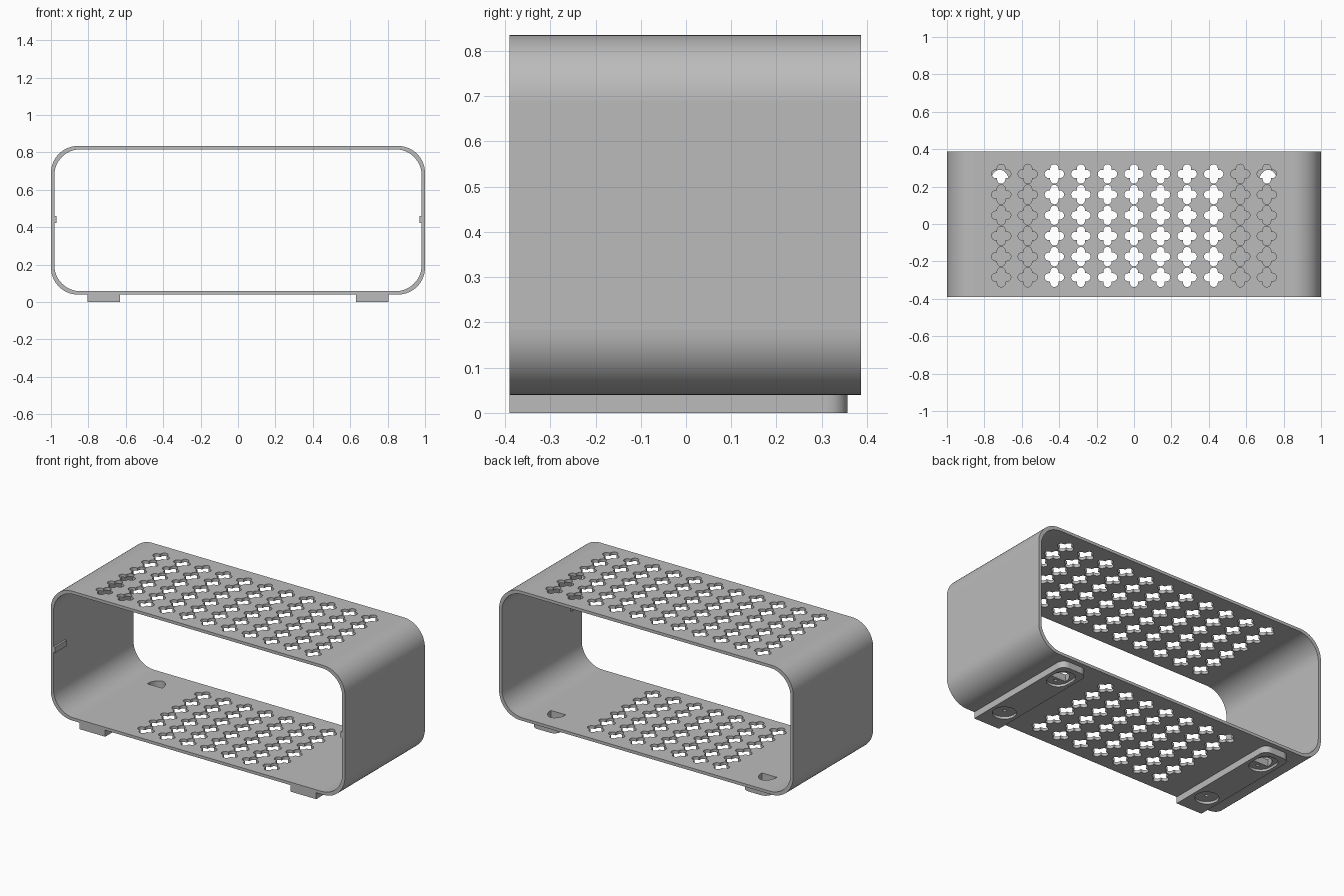
import bpy, bmesh
from math import cos, sin, pi, radians
from mathutils import Matrix, Vector

old = bpy.data.objects.get("Cube")
if old:
    bpy.data.objects.remove(old, do_unlink=True)

grey = bpy.data.materials.new("satin_grey")
grey.use_nodes = True
colour = (0.5, 0.5, 0.5, 1)
grey.diffuse_color = colour
grey.node_tree.nodes["Principled BSDF"].inputs["Base Color"].default_value = colour

FRONT, BACK = -0.39, 0.387
BOTTOM, TOP, WALL = 0.04, 0.835, 0.018
FOOT_X = 0.7175


def make_object(name, bm):
    bmesh.ops.recalc_face_normals(bm, faces=bm.faces)
    mesh = bpy.data.meshes.new(name)
    bm.to_mesh(mesh)
    bm.free()
    mesh.materials.append(grey)
    obj = bpy.data.objects.new(name, mesh)
    bpy.context.collection.objects.link(obj)
    return obj


def arc(cx, cy, r, start, end, steps):
    angles = [radians(start + (end - start) * i / steps) for i in range(steps + 1)]
    return [(cx + r * cos(a), cy + r * sin(a)) for a in angles]


def prism(bm, outline, z0, z1, offset=(0, 0)):
    ox, oy = offset
    low = [bm.verts.new((x + ox, y + oy, z0)) for x, y in outline]
    high = [bm.verts.new((x + ox, y + oy, z1)) for x, y in outline]
    bm.faces.new(low[::-1])
    bm.faces.new(high)
    n = len(low)
    for i in range(n):
        j = (i + 1) % n
        bm.faces.new((low[i], low[j], high[j], high[i]))


def rounded_rect(x, z0, z1, r):
    w, a, b = x - r, z0 + r, z1 - r
    return (arc(w, b, r, 0, 90, 14) + arc(-w, b, r, 90, 180, 14)
            + arc(-w, a, r, 180, 270, 14) + arc(w, a, r, 270, 360, 14))


def cut(obj, bm):
    # Subtract a cutter, bake the result and drop the cutter
    cutter = make_object(obj.name + "_cutter", bm)
    cutter.hide_render = True
    mod = obj.modifiers.new("cut", 'BOOLEAN')
    mod.operation, mod.solver, mod.object = 'DIFFERENCE', 'EXACT', cutter
    graph = bpy.context.evaluated_depsgraph_get()
    mesh = bpy.data.meshes.new_from_object(obj.evaluated_get(graph))
    obj.modifiers.clear()
    obj.data = mesh
    bpy.data.objects.remove(cutter, do_unlink=True)


def shade(obj):
    bpy.ops.object.select_all(action='DESELECT')
    obj.select_set(True)
    bpy.context.view_layer.objects.active = obj
    bpy.ops.object.shade_smooth_by_angle(angle=radians(30))
    # Axis-aligned panels stay perfectly flat
    for face in obj.data.polygons:
        if max(abs(c) for c in face.normal) > 0.9999:
            face.use_smooth = False


# Open rounded tube
bm = bmesh.new()
outer = rounded_rect(1, BOTTOM, TOP, 0.145)
inner = rounded_rect(1 - WALL, BOTTOM + WALL, TOP - WALL, 0.14)
rings = [[bm.verts.new((x, y, z)) for x, z in loop]
         for loop, y in ((outer, FRONT), (outer, BACK), (inner, BACK), (inner, FRONT))]
for a, b in zip(rings, rings[1:] + rings[:1]):
    for i in range(len(a)):
        j = (i + 1) % len(a)
        bm.faces.new((a[i], a[j], b[j], b[i]))
shell = make_object("rounded_shell", bm)

# Cross-shaped vents: eleven columns above, seven below
cross = []
for turn in range(4):
    spin = Matrix.Rotation(turn * pi / 2, 2)
    lobe = arc(0.03, 0, 0.022, -90, 90, 8) + [(0.022, 0.022)]
    cross += [tuple(spin @ Vector(p)) for p in lobe]
half_disc = arc(0, 0.215, 0.075, 0, 180, 16)
half_disc = [(x * 0.68, y) for x, y in half_disc]

bm = bmesh.new()
for columns, z in ((5, TOP - WALL / 2), (3, BOTTOM + WALL / 2)):
    for col in range(-columns, columns + 1):
        for row in range(6):
            prism(bm, cross, z - 0.03, z + 0.03, (col * 0.142, -0.285 + row * 0.1105))
for side in (-1, 1):
    prism(bm, half_disc, 0, 0.1, (side * FOOT_X, 0))
cut(shell, bm)
shade(shell)

# Feet: square at the front, rounded at the back, with mounting recesses
half, rad, end = 0.0875, 0.045, 0.357
foot_outline = ([(-half, FRONT), (half, FRONT)]
                + arc(half - rad, end - rad, rad, 0, 90, 8)
                + arc(rad - half, end - rad, rad, 90, 180, 8))
round_recess = arc(0, -0.24, 0.066, 0, 345, 23)
long_recess = arc(0, 0.262, 0.064, 0, 180, 14) + arc(0, 0.215, 0.064, 180, 360, 14)
for side, name in ((1, "left_foot"), (-1, "right_foot")):
    bm = bmesh.new()
    prism(bm, foot_outline, 0, BOTTOM, (side * FOOT_X, 0))
    foot = make_object(name, bm)
    bm = bmesh.new()
    for recess in (round_recess, long_recess):
        prism(bm, recess, -0.02, 0.015, (side * FOOT_X, 0))
    cut(foot, bm)
    bm = bmesh.new()
    prism(bm, half_disc, -0.02, 0.1, (side * FOOT_X, 0))
    for y in (-0.24, 0.19):
        prism(bm, arc(0, y, 0.011, 0, 330, 11), -0.02, 0.032, (side * FOOT_X, 0))
    cut(foot, bm)
    shade(foot)

# Small stops inside the front edge of each side wall
for side, name in ((1, "left_stop"), (-1, "right_stop")):
    bm = bmesh.new()
    bmesh.ops.create_cube(bm, size=1, matrix=Matrix.LocRotScale(
        (side * 0.98, FRONT + 0.055, 0.442), None, (0.02, 0.11, 0.036)))
    make_object(name, bm)
